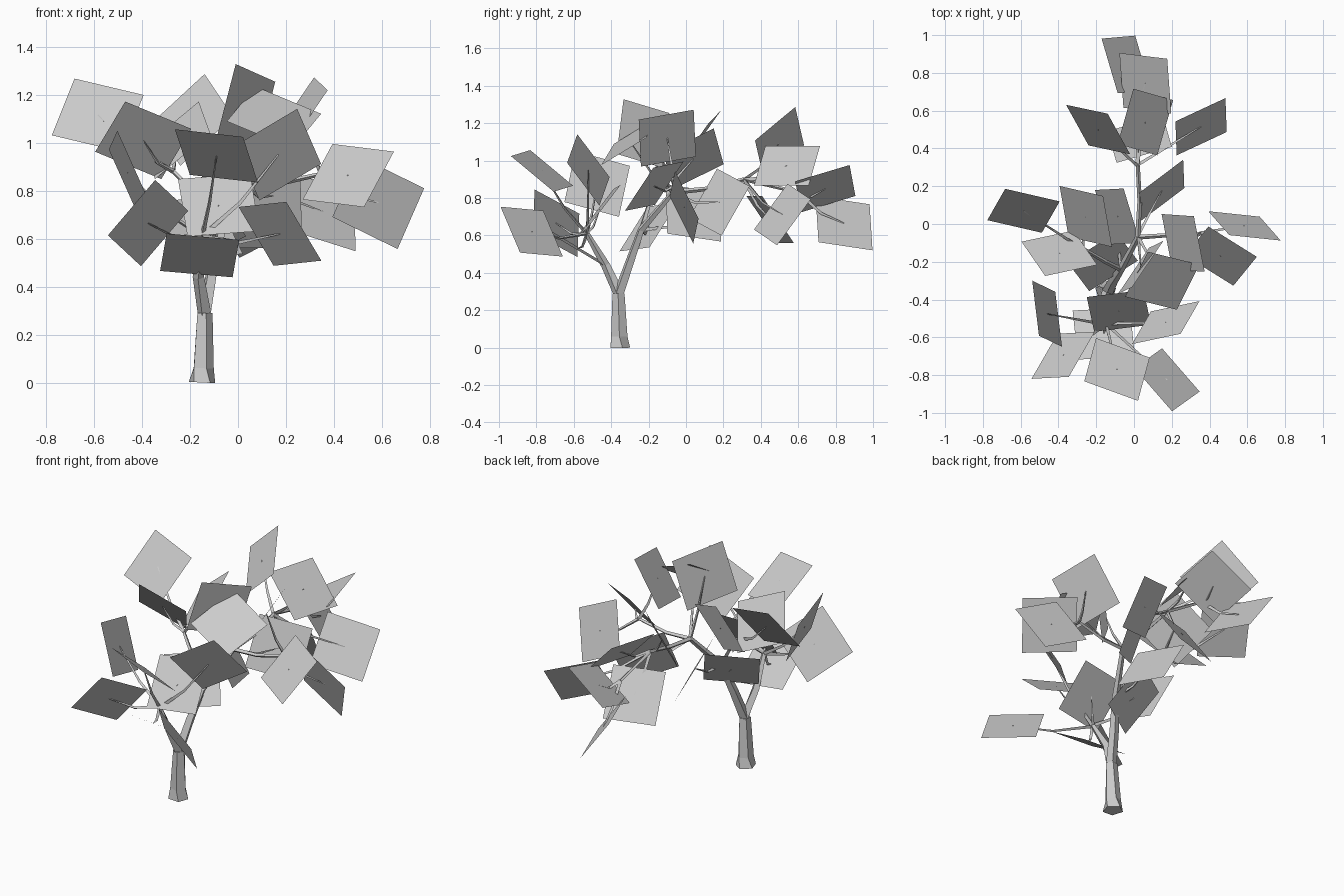
import bpy, bmesh
from math import radians, cos, sin, pi
from mathutils import Vector, Euler

cube = bpy.data.objects.get("Cube")
if cube:
    bpy.data.objects.remove(cube, do_unlink=True)

# One plain grey covers bark and foliage
grey = bpy.data.materials.new("plain_grey")
grey.use_nodes = True
colour = (0.6, 0.6, 0.6, 1)
grey.diffuse_color = colour
grey.node_tree.nodes["Principled BSDF"].inputs["Base Color"].default_value = colour


def add_object(name, mesh):
    obj = bpy.data.objects.new(name, mesh)
    bpy.context.collection.objects.link(obj)
    return obj


def mesh_from(name, bm):
    mesh = bpy.data.meshes.new(name)
    bm.to_mesh(mesh)
    bm.free()
    mesh.materials.append(grey)
    return mesh


def limb(name, points, radii, sides=4):
    """Flat-sided tapering tube through the points, closed at both ends."""
    bm = bmesh.new()
    points = [Vector(p) for p in points]
    rings = []
    for i, (point, radius) in enumerate(zip(points, radii)):
        ahead = points[min(i + 1, len(points) - 1)]
        behind = points[max(i - 1, 0)]
        turn = (ahead - behind).to_track_quat('Z', 'Y')
        ring = []
        for k in range(sides):
            a = 2 * pi * k / sides
            offset = turn @ Vector((cos(a), sin(a), 0)) * radius
            ring.append(bm.verts.new(point + offset))
        rings.append(ring)
    for low, high in zip(rings, rings[1:]):
        for k in range(sides):
            n = (k + 1) % sides
            bm.faces.new((low[k], low[n], high[n], high[k]))
    bm.faces.new(rings[0][::-1])
    bm.faces.new(rings[-1])
    return add_object(name, mesh_from(name, bm))


# Square leaf card shared by the whole crown
bm = bmesh.new()
bmesh.ops.create_grid(bm, x_segments=1, y_segments=1, size=0.152)
leaf_mesh = mesh_from("leaf_card", bm)


def foliage(name, node, leaves):
    """Leaf cards (place, turn in degrees), each on a bent twig from the node."""
    node = Vector(node)
    for i, (place, turn) in enumerate(leaves, 1):
        leaf = add_object(f"{name}_leaf_{i}", leaf_mesh)
        leaf.location = place
        leaf.rotation_euler = Euler([radians(a) for a in turn])
        tip = Vector(place)
        bend = node.lerp(tip, 0.5) - Vector((0, 0, 0.03))
        limb(f"{name}_twig_{i}", (node, bend, tip), (0.011, 0.008, 0.003), 3)


# Branch joints
fork = (-0.14, -0.36, 0.29)
front_node = (-0.15, -0.53, 0.61)
middle_node = (-0.07, -0.24, 0.63)
upper_node = (0.02, -0.07, 0.83)
back_node = (0.02, 0.31, 0.9)
left_node = (0.35, -0.05, 0.87)
right_node = (-0.27, -0.13, 0.88)
far_node = (0.02, 0.6, 0.83)

# Trunk and main limbs
limb("trunk", [(-0.15, -0.357, 0), (-0.147, -0.357, 0.06), fork],
     (0.058, 0.046, 0.034), 5)
limb("front_branch", [fork, (-0.165, -0.43, 0.44), front_node],
     (0.03, 0.024, 0.014))
limb("main_branch", [fork, (-0.11, -0.3, 0.46), middle_node, upper_node],
     (0.03, 0.026, 0.02, 0.014))
limb("back_branch", [upper_node, (0.03, 0.12, 0.85), back_node, far_node],
     (0.014, 0.012, 0.011, 0.009))
limb("left_branch", [upper_node, (0.17, -0.06, 0.83), left_node],
     (0.013, 0.011, 0.009))
limb("right_branch", [middle_node, (-0.15, -0.2, 0.76), right_node],
     (0.014, 0.012, 0.009))

# Foliage, limb by limb
foliage("front", front_node, [
    ((0.175, -0.825, 0.62), (-54, -4, -49)),
    ((-0.375, -0.695, 0.665), (-57, 25, 60)),
    ((-0.09, -0.77, 0.945), (-39, 6, -20)),
    ((-0.16, -0.58, 0.53), (-31, 5, 3)),
    ((-0.46, -0.475, 0.875), (68, 15, 97)),
    ((0.168, -0.522, 0.95), (-50, 49, 60)),
    ((-0.08, -0.46, 0.74), (52, -4, 7)),
])
foliage("middle", middle_node, [
    ((-0.165, -0.2, 0.645), (52, -4, 32)),
    ((-0.087, 0.04, 0.72), (-61, -8, -73)),
])
foliage("upper", upper_node, [
    ((0.035, -0.23, 1.145), (-82, 14, 56)),
    ((0.15, -0.3, 1.105), (31, 22, -14)),
    ((0.148, 0.178, 0.778), (66, 18, 37)),
])
foliage("left", left_node, [
    ((0.26, -0.1, 1.12), (57, 10, -79)),
    ((0.585, -0.01, 0.75), (-68, 26, -6)),
    ((0.46, -0.17, 0.863), (50, 6, -32)),
])
foliage("right", right_node, [
    ((-0.585, 0.07, 1.115), (53, 13, -13)),
    ((-0.395, -0.155, 1.01), (-48, 22, 12)),
    ((-0.255, 0.04, 1.01), (34, -39, -13)),
])
foliage("back", back_node, [
    ((-0.19, 0.5, 1.095), (56, 36, -61)),
    ((0.06, 0.54, 0.972), (0, 44, -16)),
    ((0.355, 0.515, 0.712), (57, 16, 25)),
    ((0.03, 0.45, 0.685), (-55, 0, 16)),
])
foliage("far", far_node, [
    ((-0.04, 0.845, 0.665), (-14, 54, 5)),
    ((0.06, 0.745, 0.85), (20, -33, -7)),
])
